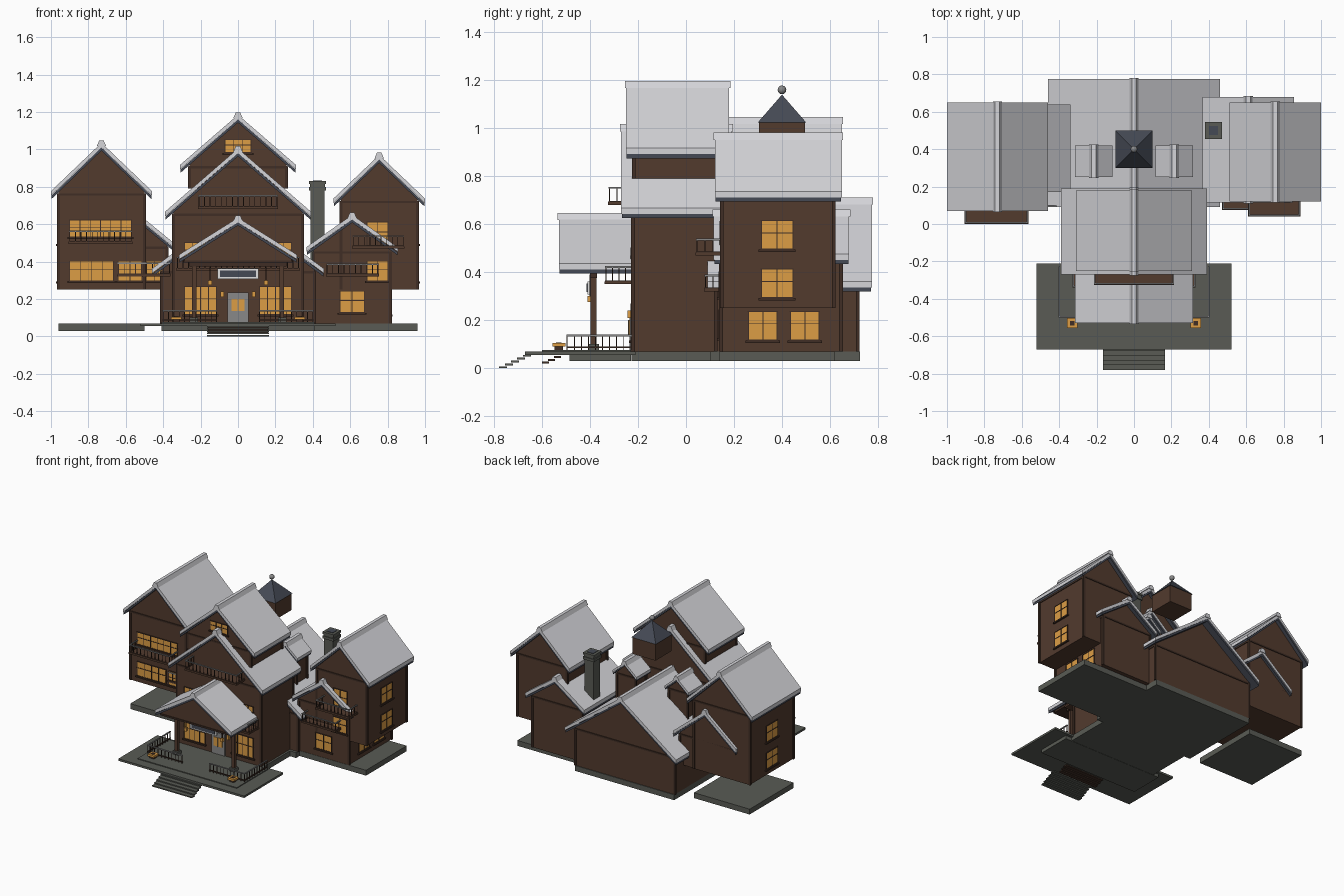
import bpy, bmesh
from mathutils import Vector

cube = bpy.data.objects.get("Cube")
if cube:
    bpy.data.objects.remove(cube)


def material(name, rgb):
    m = bpy.data.materials.new(name)
    m.use_nodes = True
    m.diffuse_color = (*rgb, 1)
    bsdf = m.node_tree.nodes["Principled BSDF"]
    bsdf.inputs["Base Color"].default_value = (*rgb, 1)
    bsdf.inputs["Roughness"].default_value = 0.8
    return m


wood = material("brown timber", (.085, .043, .027))
trim = material("dark trim", (.05, .027, .018))
snow = material("pale roof", (.66, .66, .69))
slate = material("slate", (.06, .068, .09))
glow = material("amber glass", (.72, .34, .06))
stone = material("grey stone", (.1, .105, .09))
metal = material("rail grey", (.25, .25, .25))
white = material("white frame", (.75, .75, .75))


def finish(name, bm, mat):
    bmesh.ops.recalc_face_normals(bm, faces=bm.faces)
    mesh = bpy.data.meshes.new(name)
    bm.to_mesh(mesh)
    bm.free()
    mesh.materials.append(mat)
    obj = bpy.data.objects.new(name, mesh)
    bpy.context.collection.objects.link(obj)
    return obj


def boxes(name, mat, *spans):
    """One mesh of boxes, each given as (x0, x1, y0, y1, z0, z1)."""
    bm = bmesh.new()
    for x0, x1, y0, y1, z0, z1 in spans:
        verts = bmesh.ops.create_cube(bm, size=1)["verts"]
        mid = Vector((x0 + x1, y0 + y1, z0 + z1)) / 2
        for v in verts:
            v.co = Vector((v.co.x * (x1 - x0), v.co.y * (y1 - y0), v.co.z * (z1 - z0))) + mid
    return finish(name, bm, mat)


def prism(name, mat, profile, y0, y1):
    """Extrude an xz profile along y."""
    bm = bmesh.new()
    face = bm.faces.new([bm.verts.new((x, y0, z)) for x, z in profile])
    new = bmesh.ops.extrude_face_region(bm, geom=[face])["geom"]
    bmesh.ops.translate(bm, vec=(0, y1 - y0, 0), verts=[g for g in new if isinstance(g, bmesh.types.BMVert)])
    return finish(name, bm, mat)


def gable(name, x, half, ridge, eave, front, back, wall, y0, y1, floor, thick=.042):
    """Gabled volume: walls, corner posts, eave band and a layered roof."""
    under = ridge - thick
    fall = (under - eave) / half

    def layer(part, mat, low, high, over, end):
        w = half + over
        pts = [(x - w, eave + low), (x - w, eave + high), (x, under + high),
               (x + w, eave + high), (x + w, eave + low), (x, under + low)]
        prism(name + part, mat, pts, front - end, back + end)

    layer("_roof_deck", slate, 0, thick * .4, -.003, -.003)
    layer("_roof_top", snow, thick * .4, thick, 0, 0)
    prism(name + "_ridge_cap", snow,
          [(x - .025, ridge - .018), (x - .012, ridge + .012), (x + .012, ridge + .012), (x + .025, ridge - .018)],
          front - .005, back + .005)
    top = under - fall * wall
    prism(name + "_walls", wood,
          [(x - wall, floor), (x + wall, floor), (x + wall, top), (x, under), (x - wall, top)], y0, y1)
    e = .005
    boxes(name + "_posts", trim, *[(x + s * wall - .008, x + s * wall + .008, y - .008, y + .008, floor, top - .01)
                                   for s in (-1, 1) for y in (y0 + .004, y1 - .004)])
    boxes(name + "_band", trim, (x - wall - e, x + wall + e, y0 - e, y1 + e, top - .02, top - .008))


# Main volumes
gable("tower", 0, .31, 1.185, .875, -.25, .18, .26, -.222, .15, .79)
gable("middle", 0, .39, 1.005, .625, -.27, .19, .345, -.225, .16, .07)
gable("rear_hall", 0, .46, .70, .32, .09, .775, .41, .12, .72, .07)
gable("right_wing", -.73, .27, 1.035, .735, .07, .65, .23, .1, .62, .25)
gable("left_wing", .755, .245, .97, .695, .12, .65, .205, .145, .62, .25)
gable("left_annex", .61, .245, .65, .435, .115, .68, .205, .142, .65, .07)
gable("right_link", -.60, .26, .71, .455, .17, .64, .22, .19, .615, .25)
gable("porch", 0, .315, .635, .395, -.53, -.22, .285, -.5, -.225, .40)
for side, s in (("left", 1), ("right", -1)):
    gable(side + "_dormer", s * .215, .1, .775, .66, .25, .42, .075, .27, .4, .45, .03)

# Foundations, deck and stairs
boxes("foundations", stone, (-.41, .41, .1, .725, .03, .07), (-.36, .36, -.228, .1, .03, .07),
      (.41, .96, .14, .62, .03, .07), (-.96, -.5, .1, .62, .03, .07))
boxes("deck", stone, (-.52, .52, -.67, -.21, .055, .07), (-.41, .41, -.485, -.23, .03, .055),
      (-.41, .41, -.6, -.23, .07, .076))
boxes("stairs", stone, *[(-.165, .165, -.78 + i * .025, -.745 + i * .025, i * .012, .008 + i * .012) for i in range(5)])
boxes("lower_stairs", trim, *[(-.16, .16, -.6 + i * .025, -.57 + i * .025, .02 + i * .011, .028 + i * .011) for i in range(3)])

# Chimney
boxes("chimney", stone, (.388, .462, .463, .537, .35, .79))
boxes("chimney_cap", stone, (.38, .47, .455, .545, .78, .8), (.385, .465, .46, .54, .8, .82),
      (.38, .47, .455, .545, .815, .83))
boxes("chimney_flue", slate, (.4, .45, .475, .525, .825, .833))

# Cupola with pyramid roof and ball finial
boxes("cupola_body", wood, (-.095, .095, .305, .495, .9, 1.03))
bm = bmesh.new()
corners = [bm.verts.new((x, .4 + y, 1.025)) for x, y in ((-.1, -.1), (.1, -.1), (.1, .1), (-.1, .1))]
tip = bm.verts.new((0, .4, 1.14))
bm.faces.new(corners)
for i in range(4):
    bm.faces.new((corners[i], corners[(i + 1) % 4], tip))
finish("cupola_roof", bm, slate)
bm = bmesh.new()
bmesh.ops.create_uvsphere(bm, u_segments=16, v_segments=10, radius=.018)
bmesh.ops.translate(bm, vec=(0, .4, 1.16), verts=bm.verts)
for f in bm.faces:
    f.smooth = True
finish("finial", bm, metal)


def window(name, a0, a1, z0, z1, plane, cols=2, side=0):
    """Window on a front wall (side=0) or on a side wall facing x (side=+1/-1)."""
    def span(p, q, r, t, depth):
        if side:
            return (*sorted((plane - side * .002, plane + side * depth)), p, q, r, t)
        return (p, q, plane - depth, plane + .002, r, t)

    b = .004
    boxes(name + "_glass", glow, span(a0, a1, z0, z1, .003))
    bars = [span(a0 - b, a1 + b, z, z + b, .006) for z in (z0 - b, z1, z0 + (z1 - z0) * .55)]
    for i in range(cols + 1):
        c = a0 + (a1 - a0) * i / cols
        bars.append(span(c - b / 2, c + b / 2, z0, z1, .006))
    bars.append(span(a0 - .012, a1 + .012, z0 - .014, z0 - b, .012))
    boxes(name + "_frame", trim, *bars)


# Windows
window("tower_window", -.07, .07, .985, 1.05, -.222, 3)
for side, s in (("left", 1), ("right", -1)):
    for label, z0, z1 in (("ground", .12, .265), ("upper", .41, .5)):
        a, b = sorted((s * .115, s * .285))
        window(side + "_hall_" + label, a, b, z0, z1, -.225, 4)
window("right_wing_upper", -.9, -.57, .535, .62, .1, 6)
window("right_wing_lower", -.9, -.665, .30, .40, .1, 4)
window("right_wing_corner", -.64, -.515, .30, .40, .1, 2)
window("right_link_window", -.49, -.4, .30, .40, .19, 2)
window("left_wing_upper", .69, .8, .49, .61, .145)
window("left_annex_upper", .69, .8, .30, .40, .142)
window("left_annex_ground", .545, .675, .13, .24, .142)
for label, z0 in (("upper", .498), ("lower", .297)):
    window("left_side_" + label, .315, .445, z0, z0 + .115, .96, 2, 1)
    window("right_side_" + label, .295, .425, z0, z0 + .115, -.96, 2, -1)
for label, y in (("front", .26), ("back", .435)):
    window("annex_side_" + label, y, y + .12, .12, .235, .815, 2, 1)


def railing(name, path, z, height):
    """Balusters, low rail and grey cap along axis-aligned points."""
    bars, caps = [], []
    for (ax, ay), (bx, by) in zip(path, path[1:]):
        x0, x1, y0, y1 = min(ax, bx), max(ax, bx), min(ay, by), max(ay, by)
        r = .004
        bars.append((x0 - r, x1 + r, y0 - r, y1 + r, z + .01, z + .016))
        caps.append((x0 - r, x1 + r, y0 - r, y1 + r, z + height - .007, z + height))
        n = max(1, round(max(x1 - x0, y1 - y0) / .03))
        for i in range(n + 1):
            px, py = ax + (bx - ax) * i / n, ay + (by - ay) * i / n
            bars.append((px - r / 2, px + r / 2, py - r / 2, py + r / 2, z, z + height - .005))
    boxes(name + "_bars", trim, *bars)
    boxes(name + "_cap", metal, *caps)


def balcony(name, x0, x1, y0, y1, z, height=.07):
    boxes(name + "_floor", wood, (x0, x1, y0, y1, z, z + .012))
    e = .006
    railing(name, [(x0 + e, y1), (x0 + e, y0 + e), (x1 - e, y0 + e), (x1 - e, y1)], z, height)


# Balconies
balcony("middle_balcony", -.215, .215, -.325, -.225, .68, .075)
balcony("porch_balcony", -.33, .33, -.34, -.225, .35, .075)
balcony("right_wing_balcony", -.905, -.565, 0, .1, .495)
balcony("right_link_balcony", -.645, -.36, .09, .19, .32, .075)
balcony("left_wing_balcony", .61, .89, .04, .145, .47)
balcony("left_annex_balcony", .47, .755, .075, .145, .32)

# Porch posts, railings, lamps and planters
boxes("porch_beam", trim, (-.26, .26, -.4, -.37, .375, .4))
for side, s in (("left", 1), ("right", -1)):
    def block(name, mat, x, y, r, z0, z1):
        boxes(side + name, mat, (s * x - r, s * x + r, y - r, y + r, z0, z1))

    block("_porch_column", wood, .235, -.385, .012, .07, .39)
    block("_column_base", stone, .235, -.385, .022, .07, .1)
    railing(side + "_porch_rail", [(s * .115, -.495), (s * .4, -.495), (s * .4, -.23)], .075, .065)
    block("_planter_foot", trim, .33, -.53, .018, .07, .09)
    block("_planter", glow, .33, -.53, .027, .09, .105)
    block("_planter_core", trim, .33, -.53, .012, .1, .108)
    block("_hanging_rod", trim, .15, -.4, .003, .3, .39)
    block("_hanging_lantern", glow, .15, -.4, .01, .275, .3)
    block("_wall_lantern", glow, .085, -.235, .009, .21, .24)

# Door and sign board
boxes("door", metal, (-.055, .055, -.235, -.224, .07, .235))
boxes("door_glass", glow, (-.035, .035, -.239, -.234, .135, .2))
boxes("door_bar", metal, (-.002, .002, -.242, -.236, .135, .2))
boxes("sign_frame", white, (-.11, .11, -.41, -.4, .308, .362))
boxes("sign_panel", slate, (-.095, .095, -.415, -.408, .318, .352))
